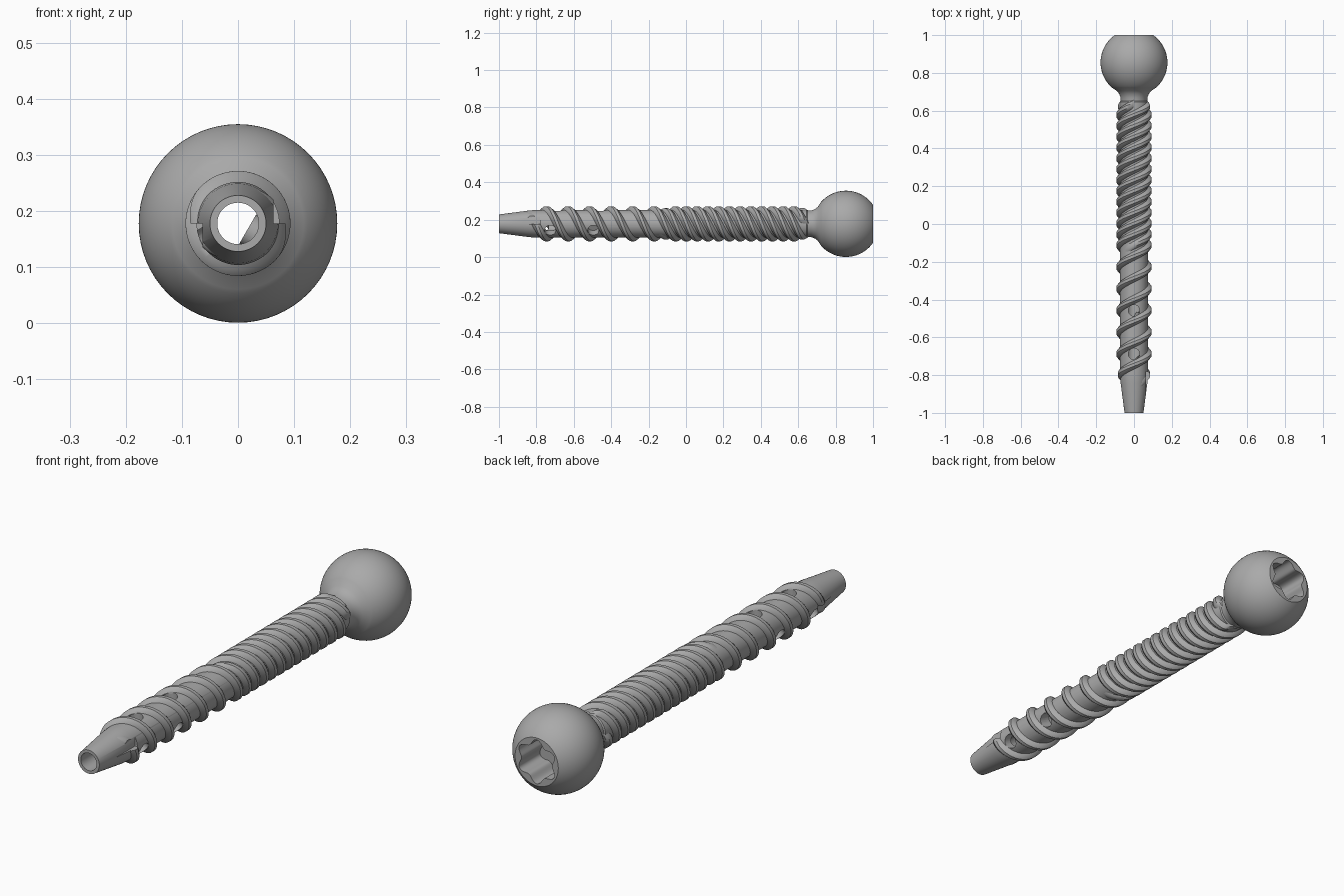
import bpy, bmesh
from math import sin, cos, pi, sqrt, radians, tau
from mathutils import Vector

if "Cube" in bpy.data.objects:
    bpy.data.objects.remove(bpy.data.objects["Cube"], do_unlink=True)

AXIS_Z = 0.178      # height of the screw axis
BALL_Y, BALL_R = 0.855, 0.177
LEAD = 0.23         # advance per turn, shared by all threads
SEG = 64

steel = bpy.data.materials.new("grey_steel")
steel.use_nodes = True
steel.diffuse_color = (0.4, 0.4, 0.4, 1)
steel.node_tree.nodes["Principled BSDF"].inputs["Base Color"].default_value = (0.4, 0.4, 0.4, 1)


def polar(r, a, y):
    """Point at radius r, angle a (from the top towards +x) around the axis."""
    return Vector((r * sin(a), y, AXIS_Z + r * cos(a)))


def loft(name, rings):
    """Closed solid through a list of equal-length rings, capped at both ends."""
    bm = bmesh.new()
    loops = [[bm.verts.new(p) for p in ring] for ring in rings]
    n = len(loops[0])
    for a, b in zip(loops, loops[1:]):
        for i in range(n):
            j = (i + 1) % n
            bm.faces.new((a[i], a[j], b[j], b[i]))
    bm.faces.new(loops[0])
    bm.faces.new(loops[-1])
    bmesh.ops.recalc_face_normals(bm, faces=bm.faces)
    mesh = bpy.data.meshes.new(name)
    bm.to_mesh(mesh)
    bm.free()
    mesh.materials.append(steel)
    obj = bpy.data.objects.new(name, mesh)
    bpy.context.collection.objects.link(obj)
    return obj


def lathe(name, profile, seg=SEG):
    return loft(name, [[polar(r, tau * i / seg, y) for i in range(seg)] for y, r in profile])


def thread(name, phase, start, end, fade_in, fade_out):
    """Helical ridge with a rounded crest, growing out of the core at its ends."""
    root = 0.066
    section = [(-0.027, 0), (-0.02, 0.017), (-0.008, 0.0275),
               (0.008, 0.0275), (0.02, 0.017), (0.027, 0)]
    steps = int((end - start) / LEAD * SEG)
    rings = []
    for i in range(steps + 1):
        y = start + (end - start) * i / steps
        a = tau * (y - phase) / LEAD
        grow = max(0.05, min(1, (y - start) / fade_in, (end - y) / fade_out))
        rings.append([polar(root + h * grow, a, y + dy) for dy, h in section])
    return loft(name, rings)


def radial_hole(y, a):
    """Round cutter pointing outwards from the axis."""
    tangent = Vector((cos(a), 0, -sin(a)))
    along = Vector((0, 0.03, 0))
    return loft("hole_cutter", [[polar(r, a, y) + along * cos(t) + tangent * 0.03 * sin(t)
                                 for t in [tau * i / 24 for i in range(24)]]
                                for r in (0.02, 0.13)])


def flute(side):
    """Box cutter that clears one quarter beside the cutting edge."""
    corners = [(0.063, 0), (0.13, 0), (0.13, 0.13), (0.063, 0.13)]
    return loft("flute_cutter", [[Vector((side * x, y, AXIS_Z + side * z)) for x, z in corners]
                                 for y in (-1.1, -0.78)])


def cut(obj, cutters):
    bpy.context.view_layer.objects.active = obj
    for c in cutters:
        mod = obj.modifiers.new("cut", "BOOLEAN")
        mod.operation = "DIFFERENCE"
        mod.solver = "EXACT"
        mod.object = c
        bpy.ops.object.modifier_apply(modifier=mod.name)


# Core: tapered tip, shank, flared neck and truncated ball in one turned profile
profile = [(-1, 0.05), (-0.84, 0.071), (-0.8, 0.074), (0.645, 0.074), (0.65, 0.07),
           (0.67, 0.071), (0.69, 0.079), (0.705, 0.091)]
y0 = 0.716
for i in range(33):
    a = -0.905 + (0.961 + 0.905) * i / 32      # elevation on the ball
    y = min(1, BALL_Y + BALL_R * sin(a))
    if y > y0:
        profile.append((y, BALL_R * cos(a)))
profile.append((1, sqrt(BALL_R ** 2 - (1 - BALL_Y) ** 2)))
profile = [p for i, p in enumerate(profile) if i == 0 or p[0] - profile[i - 1][0] > 1e-4]
core = lathe("screw_body", profile)

# Threads: two run the full length, two more double them up near the head
long_threads = [thread(f"long_thread_{k + 1}", -0.745 + k * LEAD / 2, -0.85, 0.64, 0.07, 0.02)
                for k in range(2)]
short_threads = [thread(f"short_thread_{k + 1}", -0.6875 + k * LEAD / 2, -0.16, 0.64, 0.08, 0.02)
                 for k in range(2)]

# Cutters: bore, six-lobed socket, side holes between the threads, tip flutes
bore = lathe("bore_cutter", [(-1.1, 0.037), (1.1, 0.037)], 48)
socket = loft("socket_cutter", [[polar(0.082 + 0.011 * cos(6 * t), t, y)
                                 for t in [tau * i / 96 for i in range(96)]]
                                for y in (0.86, 1.1)])
holes = [radial_hole(-0.6875 + turn * LEAD - k * LEAD / 6, k * tau / 3)
         for turn in range(2) for k in range(3)]
flutes = [flute(1), flute(-1)]

cut(core, [bore, socket] + holes + flutes)
for t in long_threads:
    cut(t, holes + flutes)
for c in [bore, socket] + holes + flutes:
    bpy.data.objects.remove(c, do_unlink=True)

# Smooth shading with crisp machined edges
bpy.ops.object.select_all(action="DESELECT")
for o in [core] + long_threads + short_threads:
    o.select_set(True)
bpy.context.view_layer.objects.active = core
bpy.ops.object.shade_smooth_by_angle(angle=radians(32))
